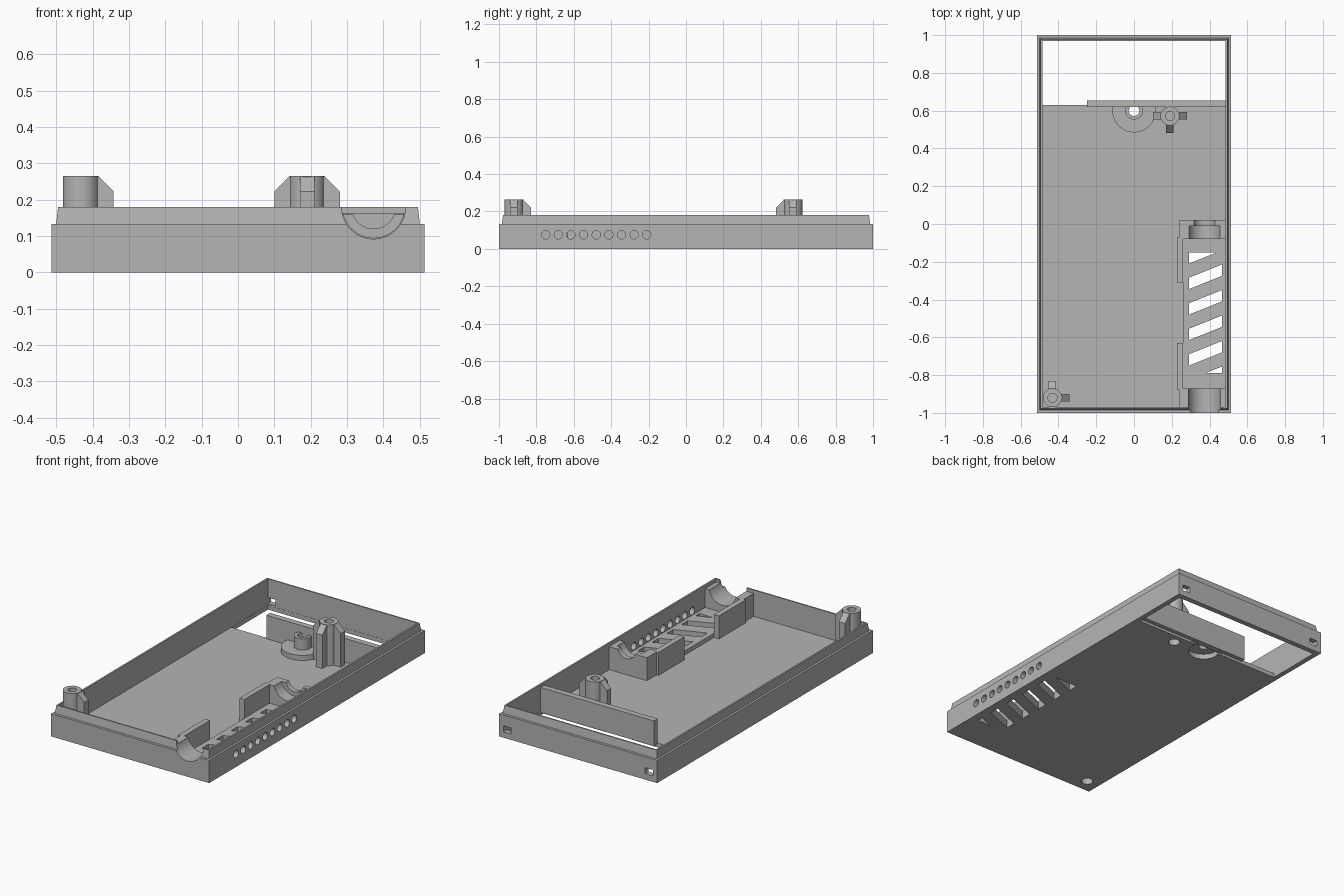
import bpy, bmesh, math

if "Cube" in bpy.data.objects:
    bpy.data.objects.remove(bpy.data.objects["Cube"], do_unlink=True)

grey = bpy.data.materials.new("mid_grey")
grey.use_nodes = True
colour = (0.46, 0.46, 0.46, 1)
grey.diffuse_color = colour
grey.node_tree.nodes["Principled BSDF"].inputs["Base Color"].default_value = colour


def loft(name, rings):
    """Closed solid through a stack of equal-sized point rings."""
    bm = bmesh.new()
    loops = [[bm.verts.new(p) for p in ring] for ring in rings]
    n = len(loops[0])
    for a, b in zip(loops, loops[1:]):
        for i in range(n):
            bm.faces.new((a[i], a[(i + 1) % n], b[(i + 1) % n], b[i]))
    bm.faces.new(loops[0][::-1])
    bm.faces.new(loops[-1])
    bmesh.ops.recalc_face_normals(bm, faces=bm.faces)
    mesh = bpy.data.meshes.new(name)
    bm.to_mesh(mesh)
    bm.free()
    obj = bpy.data.objects.new(name, mesh)
    bpy.context.collection.objects.link(obj)
    mesh.materials.append(grey)
    return obj


def prism(name, pts, z0, z1):
    return loft(name, [[(x, y, z) for x, y in pts] for z in (z0, z1)])


def box(name, x0, x1, y0, y1, z0, z1):
    return prism(name, [(x0, y0), (x1, y0), (x1, y1), (x0, y1)], z0, z1)


def cylinder(name, centre, r, a, b, axis="z", n=40):
    """Cylinder between a and b on the axis; centre holds the other two coordinates."""
    u, v = centre
    circle = [(u + r * math.cos(t), v + r * math.sin(t))
              for t in (2 * math.pi * i / n for i in range(n))]
    place = {"x": lambda p, w: (w, p[0], p[1]),
             "y": lambda p, w: (p[0], w, p[1]),
             "z": lambda p, w: (p[0], p[1], w)}[axis]
    return loft(name, [[place(p, w) for p in circle] for w in (a, b)])


def activate(obj):
    bpy.ops.object.select_all(action="DESELECT")
    bpy.context.view_layer.objects.active = obj
    obj.select_set(True)


def boolean(target, tools, operation="DIFFERENCE"):
    for tool in tools:
        activate(target)
        mod = target.modifiers.new("cut", "BOOLEAN")
        mod.operation, mod.solver, mod.object = operation, "EXACT", tool
        bpy.ops.object.modifier_apply(modifier=mod.name)
        bpy.data.objects.remove(tool, do_unlink=True)


def rect(w, d, z):
    return [(-w, -d, z), (w, -d, z), (w, d, z), (-w, d, z)]


FLOOR = 0.025
RIM = 0.18

# Tray with a stepped, slightly tapered lip
tray = loft("tray_shell", [rect(0.513, 1, 0), rect(0.513, 1, 0.133),
                           rect(0.5, 0.985, 0.133), rect(0.495, 0.978, RIM)])
boolean(tray, [box("cavity", -0.485, 0.485, -0.97, 0.97, FLOOR, 0.3),
               box("rear_opening", -0.484, 0.484, 0.63, 0.969, -0.1, 0.1)])

# Row of round side vents and two rear latch ports
boolean(tray, [cylinder("vent", (-0.75 + 0.0675 * i, 0.075), 0.022, 0.45, 0.6, "x", 24)
               for i in range(9)])
boolean(tray, [box("port", x - 0.025, x + 0.025, 0.9, 1.1, 0.035, 0.07)
               for x in (-0.46, 0.46)])

# Raised grille plate
grille = box("grille_plate", 0.26, 0.487, -0.875, -0.075, 0.01, 0.05)


def slots():
    polys = [[(0.29, -0.15), (0.29, -0.21), (0.44, -0.15)],
             [(0.377, -0.79), (0.465, -0.79), (0.465, -0.755)]]
    for i in range(4):
        y = -0.285 - 0.135 * i
        polys.append([(0.29, y), (0.29, y - 0.06), (0.465, y + 0.01), (0.465, y + 0.07)])
    return [prism("slot", p, -0.1, 0.2) for p in polys]


boolean(grille, slots())
boolean(tray, slots())

# Cradles: wide trough at the front, stepped trough at the rear
CX = 0.373


def trough(r, y0, y1):
    return cylinder("trough", (CX, RIM), r, y0, y1, "y", 64)


front_cradle = box("front_cradle", 0.24, 0.487, -0.975, -0.87, 0.01, 0.16)
rear_cradle = box("rear_cradle", 0.24, 0.487, -0.08, 0.02, 0.01, 0.16)
boolean(tray, [trough(0.088, -1.1, -0.9)])
boolean(front_cradle, [trough(0.088, -1.1, -0.8)])
boolean(rear_cradle, [trough(0.085, -0.2, -0.01), trough(0.06, -0.05, 0.1)])
box("front_guide_wall", 0.228, 0.26, -0.88, -0.63, 0.01, 0.16)
box("rear_guide_wall", 0.228, 0.26, -0.31, -0.07, 0.01, 0.16)

# Divider in front of the rear opening
box("divider_wall", -0.25, 0.487, 0.62, 0.655, 0.015, 0.163)

# Round boss with a hollow stem, recessed underneath
boss = cylinder("round_boss", (0, 0.6), 0.115, 0.01, 0.055, n=64)
boolean(boss, [box("boss_trim", -0.2, 0.2, 0.635, 0.8, -0.1, 0.2)])
boolean(boss, [cylinder("stem", (0, 0.6), 0.047, 0.03, 0.12)], "UNION")


def boss_hole():
    return [cylinder("hole", (0, 0.6), 0.028, -0.1, 0.3),
            cylinder("recess", (0, 0.6), 0.085, -0.1, 0.03, n=64)]


boolean(boss, boss_hole())
boolean(tray, boss_hole())


# Screw posts with chamfered fins
def fin(cx, cy, dx, dy):
    profile = [(0, 0.01), (0.09, 0.01), (0.09, 0.222), (0.047, 0.265), (0, 0.265)]
    return loft("fin", [[(cx + dx * r - dy * w, cy + dy * r + dx * w, z)
                         for r, z in profile] for w in (-0.02, 0.02)])


smooth = [tray, boss, front_cradle, rear_cradle]
for name, cx, cy, dirs in (("front_screw_post", -0.432, -0.92, ((1, 0), (0, 1))),
                           ("rear_screw_post", 0.19, 0.572, ((1, 0), (-1, 0), (0, -1)))):
    post = cylinder(name, (cx, cy), 0.05, 0.01, 0.265)
    boolean(post, [fin(cx, cy, *d) for d in dirs], "UNION")
    boolean(post, [cylinder("pilot", (cx, cy), 0.024, 0.15, 0.4),
                   cylinder("counterbore", (cx, cy), 0.032, -0.1, 0.1)])
    boolean(tray, [cylinder("counterbore", (cx, cy), 0.032, -0.1, 0.1)])
    smooth.append(post)

for obj in smooth:
    activate(obj)
    bpy.ops.object.shade_smooth_by_angle(angle=math.radians(30))
